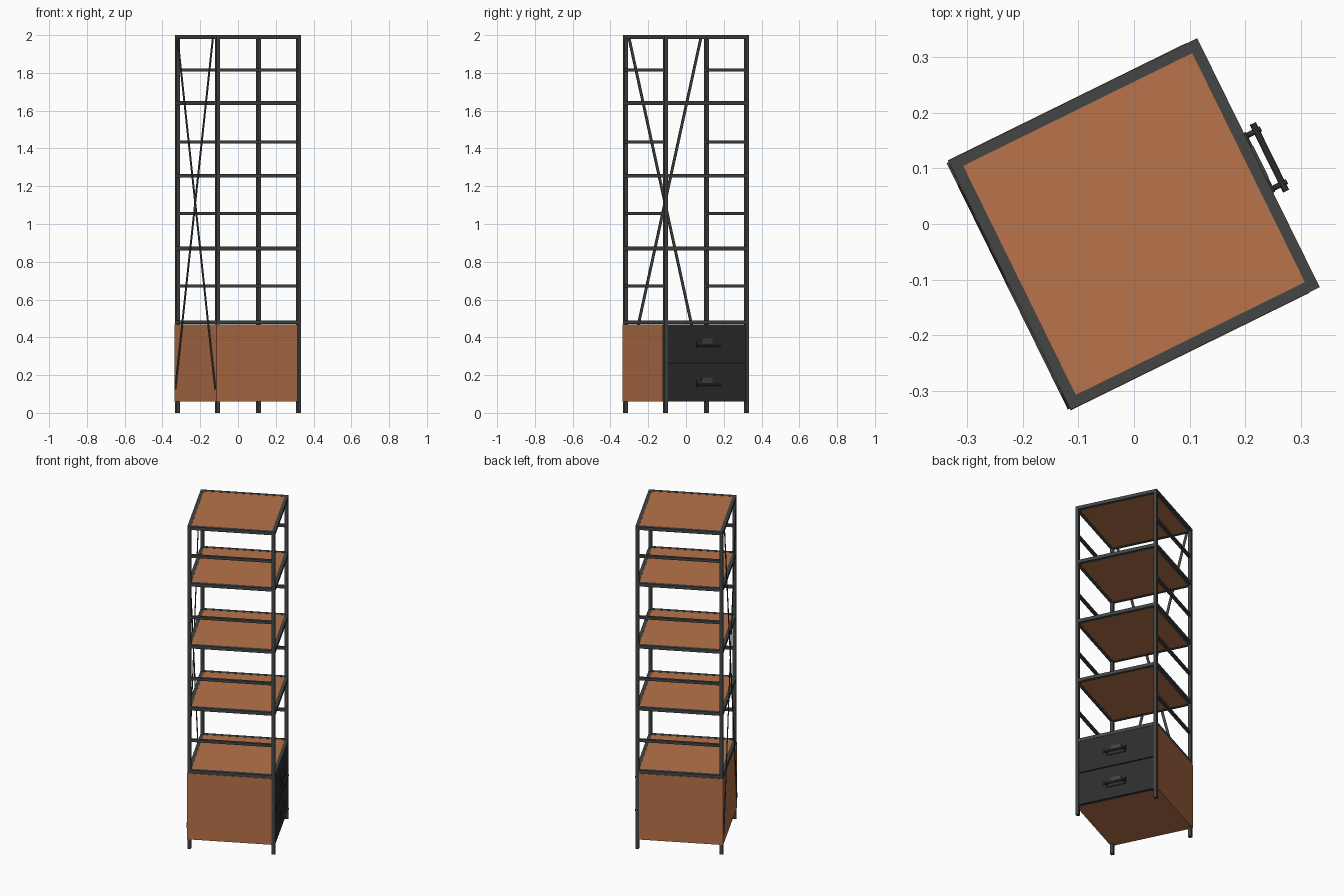
import bpy, math
from mathutils import Matrix, Vector

if "Cube" in bpy.data.objects:
    bpy.data.objects.remove(bpy.data.objects["Cube"])

# whole shelf is turned about z; parts are laid out in the local frame
TURN = Matrix.Rotation(math.radians(26.2), 4, 'Z')

def mat(name, c):
    m = bpy.data.materials.new(name)
    m.diffuse_color = (*c, 1)
    m.use_nodes = True
    m.node_tree.nodes["Principled BSDF"].inputs["Base Color"].default_value = m.diffuse_color
    return m

WOOD = mat("warm wood", (0.48, 0.172, 0.07))
METAL = mat("dark grey metal", (0.056, 0.06, 0.06))
BLACK = mat("black drawer", (0.026, 0.026, 0.026))

def finish(name, m, local):
    o = bpy.context.object
    o.name = name
    o.data.materials.append(m)
    o.data.transform(local)
    o.matrix_world = TURN
    return o

def box(name, m, x0, x1, y0, y1, z0, z1):
    bpy.ops.mesh.primitive_cube_add(size=1)
    mid = Vector(((x0 + x1) / 2, (y0 + y1) / 2, (z0 + z1) / 2))
    return finish(name, m, Matrix.Translation(mid) @ Matrix.Diagonal((x1 - x0, y1 - y0, z1 - z0, 1)))

def rod(name, m, a, b, r):
    a, b = Vector(a), Vector(b)
    bpy.ops.mesh.primitive_cylinder_add(vertices=16, radius=r, depth=(b - a).length)
    rot = (b - a).to_track_quat('Z', 'Y').to_matrix().to_4x4()
    o = finish(name, m, Matrix.Translation((a + b) / 2) @ rot)
    bpy.ops.object.shade_smooth_by_angle()
    return o

H, T = 0.25, 0.02      # half width, tube size
I = H - T

# corner posts
for sx in (-1, 1):
    for sy in (-1, 1):
        xs, ys = sorted((sx * I, sx * H)), sorted((sy * I, sy * H))
        box("corner_post", METAL, *xs, *ys, 0, 2)

# framed shelves
for top in (2.0, 1.65, 1.265, 0.88, 0.49):
    z0 = top - T
    for s in (-1, 1):
        a, b = sorted((s * I, s * H))
        box("shelf_side_rail", METAL, -I, I, a, b, z0, top)
        box("shelf_end_rail", METAL, a, b, -I, I, z0, top)
    box("shelf_board", WOOD, -I, I, -I, I, z0 + 0.001, top - 0.001)

# guard rails on the two sides
for z in (1.815, 1.435, 1.055, 0.672):
    for s in (-1, 1):
        a, b = sorted((s * (H - 0.018), s * (H - 0.002)))
        box("guard_rail", METAL, -I, I, a, b, z - 0.008, z + 0.008)

# crossed flat braces on the back
for s in (-1, 1):
    a, b = Vector((0, -s * 0.212, 1.985)), Vector((0, s * 0.24, 0.125))
    d = b - a
    bpy.ops.mesh.primitive_cube_add(size=1)
    rot = Matrix.Rotation(-math.atan2(d.y, d.z), 4, 'X')
    mid = (a + b) / 2 + Vector((-H - 0.0025, 0, 0))
    finish("back_brace", METAL, Matrix.Translation(mid) @ rot @ Matrix.Diagonal((0.004, 0.015, d.length, 1)))

# cabinet body
box("cabinet_body", WOOD, -H - 0.0005, I - 0.001, -H - 0.001, H + 0.001, 0.06, 0.469)
box("drawer_divider", METAL, I - 0.001, 0.24, -I, I, 0.06, 0.469)

# drawers with handles
for z0, z1 in ((0.06, 0.263), (0.268, 0.469)):
    box("drawer_front", BLACK, I - 0.001, 0.2495, -I + 0.001, I - 0.001, z0, z1)
    c = (z0 + z1) / 2 - 0.008
    box("handle_plate", BLACK, 0.249, 0.254, -0.06, 0.06, c - 0.022, c + 0.018)
    box("handle_plate_tab", METAL, 0.249, 0.255, -0.032, 0.032, c + 0.006, c + 0.034)
    for y in (-0.053, 0.053):
        rod("handle_standoff", BLACK, (0.25, y, c - 0.006), (0.281, y, c - 0.006), 0.005)
    rod("handle_bar", BLACK, (0.272, -0.068, c - 0.006), (0.272, 0.068, c - 0.006), 0.006)
